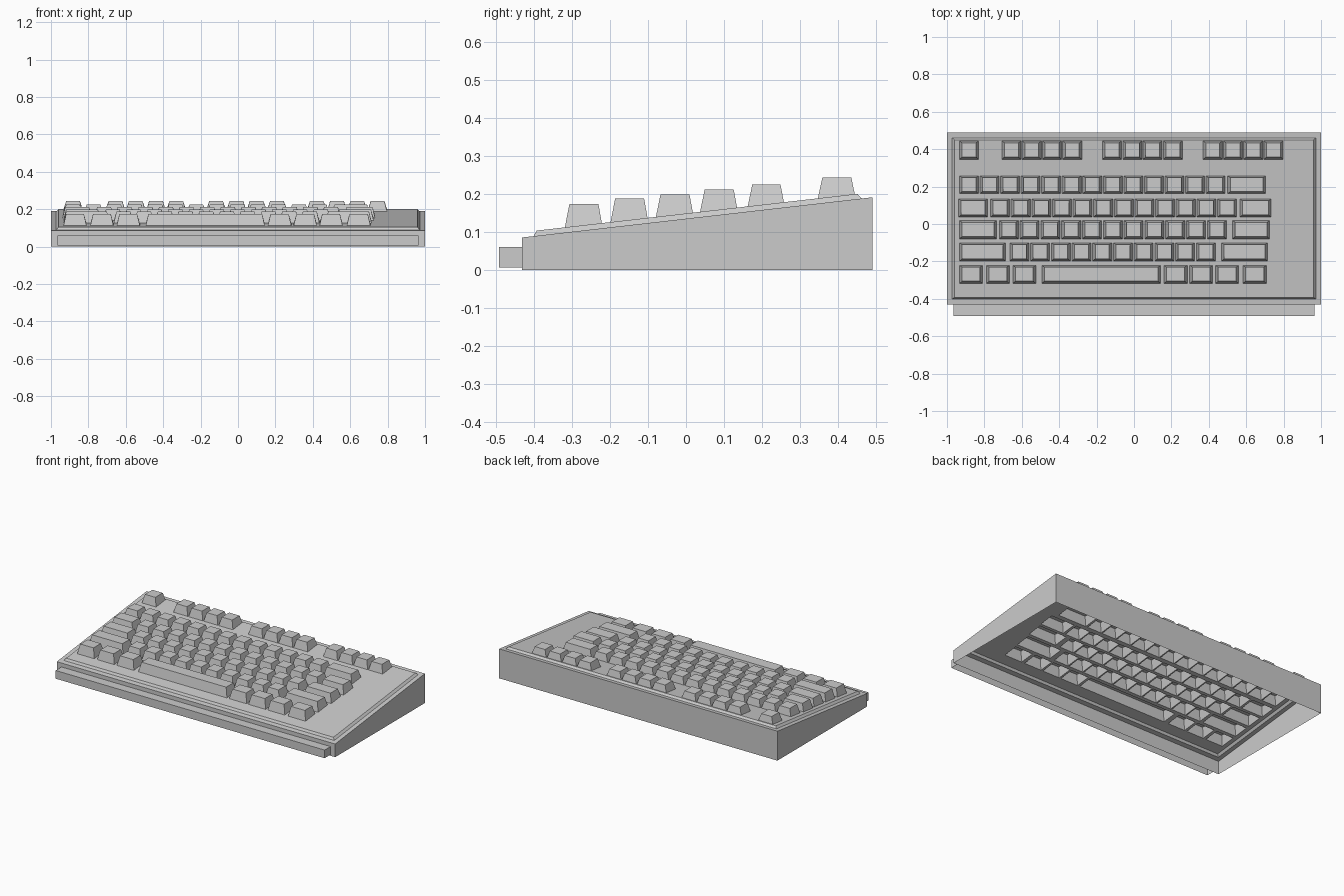
import bpy, bmesh

if "Cube" in bpy.data.objects:
    bpy.data.objects.remove(bpy.data.objects["Cube"])

SLOPE = 0.1147
RAISE = 0.0137


def case_z(y):
    return 0.0855 + (y + 0.431) * SLOPE


def plate_z(y):
    return case_z(y) + RAISE


def rect(x0, x1, y0, y1, zf):
    """Counter-clockwise rectangle whose height is given by zf(y)."""
    return [(x, y, zf(y)) for x, y in ((x0, y0), (x1, y0), (x1, y1), (x0, y1))]


def stack(bm, loops, cap=False):
    """Skin a series of rectangles, lowest first, optionally closing the top."""
    rings = [[bm.verts.new(p) for p in loop] for loop in loops]
    for a, b in zip(rings, rings[1:]):
        for i in range(4):
            j = (i + 1) % 4
            bm.faces.new((a[i], a[j], b[j], b[i]))
    if cap:
        bm.faces.new(rings[-1])


def finish(name, bm):
    mesh = bpy.data.meshes.new(name)
    bm.to_mesh(mesh)
    bm.free()
    obj = bpy.data.objects.new(name, mesh)
    bpy.context.collection.objects.link(obj)
    return obj


def run(start, pitch, count, width=0.102):
    """Evenly spaced single keys."""
    return [(start + i * pitch, start + i * pitch + width) for i in range(count)]


# Key rows: name, front y, back y, top height, key x spans
ROWS = [
    ("space_row", -0.318, -0.221, 0.174,
     [(-0.933, -0.81), (-0.789, -0.666), (-0.648, -0.525), (-0.493, 0.143),
      (0.16, 0.285), (0.298, 0.421), (0.436, 0.559), (0.582, 0.708)]),
    ("lower_row", -0.198, -0.101, 0.188,
     [(-0.933, -0.687)] + run(-0.664, 0.1108, 10) + [(0.468, 0.714)]),
    ("home_row", -0.079, 0.018, 0.199,
     [(-0.933, -0.735)] + run(-0.72, 0.1112, 11) + [(0.527, 0.725)]),
    ("upper_row", 0.037, 0.134, 0.212,
     [(-0.938, -0.782)] + run(-0.767, 0.1103, 12) + [(0.566, 0.733)]),
    ("number_row", 0.162, 0.257, 0.225,
     run(-0.933, 0.1098, 13) + [(0.501, 0.704)]),
    ("function_row", 0.346, 0.443, 0.243,
     run(-0.933, 0.1, 1) + run(-0.706, 0.1083, 4)
     + run(-0.168, 0.1083, 4) + run(0.37, 0.1083, 4)),
]

# Open-bottomed wedge case with sloped rim
PX, PY0, PY1 = 0.96, -0.392, 0.45
bm = bmesh.new()
stack(bm, [rect(-1, 1, -0.431, 0.49, lambda y: 0.0),
           rect(-1, 1, -0.431, 0.49, case_z),
           rect(-0.972, 0.972, -0.4, 0.461, case_z),
           rect(-PX, PX, PY0, PY1, plate_z)])
finish("case", bm)

# Raised plate with an opening under every key
bm = bmesh.new()


def plate_piece(x0, x1, y0, y1):
    bm.faces.new([bm.verts.new(p) for p in rect(x0, x1, y0, y1, plate_z)])


y_prev = PY0
for name, y0, y1, top, spans in ROWS:
    plate_piece(-PX, PX, y_prev, y0)
    x_prev = -PX
    for x0, x1 in spans:
        plate_piece(x_prev, x0, y0, y1)
        x_prev = x1
    plate_piece(x_prev, PX, y0, y1)
    y_prev = y1
plate_piece(-PX, PX, y_prev, PY1)
bmesh.ops.remove_doubles(bm, verts=bm.verts, dist=1e-5)
finish("key_plate", bm)

# Tapered hollow keycaps, one object per row
for name, y0, y1, top, spans in ROWS:
    bm = bmesh.new()
    for x0, x1 in spans:
        stack(bm, [rect(x0, x1, y0, y1, plate_z),
                   rect(x0 + 0.014, x1 - 0.014, y0 + 0.012, y1 - 0.009,
                        lambda y: top)], cap=True)
    finish(name + "_keys", bm)

# Front strip, hollow underneath
bm = bmesh.new()
stack(bm, [rect(-0.966, 0.966, -0.491, -0.431, lambda y: 0.007),
           rect(-0.966, 0.966, -0.491, -0.431, lambda y: 0.06)], cap=True)
finish("front_strip", bm)
